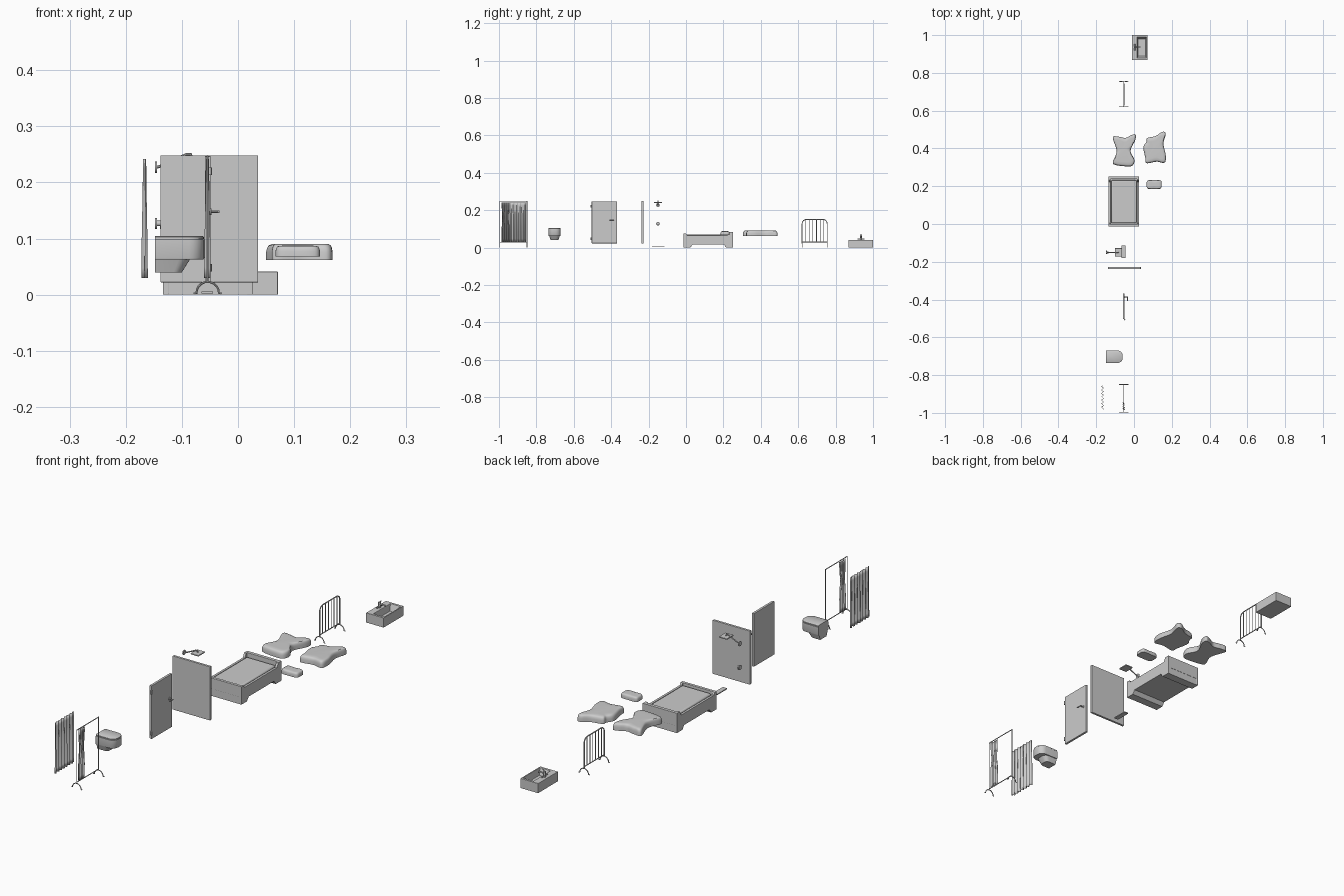
import bpy, bmesh, math
from mathutils import Vector


def finish(name, bm, bevel=0, segs=2, smooth=False):
    bmesh.ops.recalc_face_normals(bm, faces=bm.faces)
    me = bpy.data.meshes.new(name)
    bm.to_mesh(me)
    bm.free()
    ob = bpy.data.objects.new(name, me)
    bpy.context.collection.objects.link(ob)
    if bevel:
        m = ob.modifiers.new("bevel", 'BEVEL')
        m.width, m.segments = bevel, segs
    if smooth:
        bpy.ops.object.select_all(action='DESELECT')
        bpy.context.view_layer.objects.active = ob
        ob.select_set(True)
        bpy.ops.object.shade_smooth_by_angle(angle=math.radians(40))
    return ob


def loft(name, rings, **kw):
    """Skin a list of equal-length point rings and cap both ends."""
    bm = bmesh.new()
    rows = [[bm.verts.new(p) for p in r] for r in rings]
    n = len(rows[0])
    for a, b in zip(rows, rows[1:]):
        for i in range(n):
            bm.faces.new((a[i], a[(i + 1) % n], b[(i + 1) % n], b[i]))
    bm.faces.new(rows[0])
    bm.faces.new(rows[-1])
    return finish(name, bm, **kw)


def box(name, x0, x1, y0, y1, z0, z1, **kw):
    ring = [(x0, y0), (x1, y0), (x1, y1), (x0, y1)]
    return loft(name, [[(x, y, z) for x, y in ring] for z in (z0, z1)], **kw)


def tube(name, pts, r, n=8):
    pts = [Vector(p) for p in pts]
    rings = []
    for i, p in enumerate(pts):
        t = (pts[min(i + 1, len(pts) - 1)] - pts[max(i - 1, 0)]).normalized()
        u = t.cross(Vector((0.31, 0.87, 0.38)) if abs(t.y) < 0.8 else Vector((1, 0, 0))).normalized()
        v = t.cross(u)
        rings.append([p + r * (u * math.cos(a) + v * math.sin(a))
                      for a in [2 * math.pi * k / n for k in range(n)]])
    return loft(name, rings, smooth=True)


def spline(pts, n=6):
    """Closed smooth outline through a few points."""
    out, m = [], len(pts)
    for i in range(m):
        a, b, c, d = [Vector(pts[(i + k) % m]) for k in (-1, 0, 1, 2)]
        for k in range(n):
            t = k / n
            out.append(0.5 * (2 * b + (c - a) * t + (2 * a - 5 * b + 4 * c - d) * t * t
                              + (3 * b - a - 3 * c + d) * t ** 3))
    return out


def soft_pad(name, pts, z0, z1, inset):
    o = spline(pts)
    c = sum(o, Vector((0, 0))) / len(o)
    h = z1 - z0
    rows = [(0, 0.0), (0.5, 0.0), (0.75, 0.3), (0.92, 0.8), (1, 1.6), (1.02, 4)]
    rings = []
    for f, s in rows:
        rings.append([(*(p - (p - c).normalized() * inset * s), z0 + h * f) for p in o])
    loft(name, rings, smooth=True)


def arch_foot(name, x, y):
    arc = [(x - 0.02 * math.cos(a), y, 0.003 + 0.02 * math.sin(a))
           for a in [math.pi * k / 10 for k in range(11)]]
    tube(name, [(x - 0.025, y, 0.002)] + arc + [(x + 0.025, y, 0.002)], 0.002)


def curtain(name, x, yc, width, waves, pinch=0):
    """Pleated sheet, optionally tied in at mid height."""
    bm = bmesh.new()
    n, rows = waves * 8, 12
    grid = []
    for j in range(rows + 1):
        t = j / rows
        w = width * (1 - pinch * math.exp(-((t - 0.62) / 0.16) ** 2))
        amp = 0.0052 * (0.75 + 0.25 * math.cos(3 * t))
        grid.append([bm.verts.new((x + amp * math.sin(2 * math.pi * waves * i / n + 0.4 * t),
                                   yc + w * (i / n - 0.5), 0.03 + 0.212 * t)) for i in range(n + 1)])
    for a, b in zip(grid, grid[1:]):
        for i in range(n):
            bm.faces.new((a[i], a[i + 1], b[i + 1], b[i]))
    ob = finish(name, bm, smooth=True)
    ob.modifiers.new("thickness", 'SOLIDIFY').thickness = 0.001


# privacy screen: loose curtain, frame and gathered curtain
curtain("loose_curtain", -0.166, -0.919, 0.128, 7)
curtain("gathered_curtain", -0.054, -0.965, 0.042, 4, 0.3)
for y in (-0.996, -0.850):
    tube("screen_post", [(-0.054, y, 0.022), (-0.054, y, 0.248)], 0.0018)
    arch_foot("screen_foot", -0.054, y)
for z in (0.028, 0.247):
    tube("screen_rail", [(-0.054, -0.996, z), (-0.054, -0.850, z)], 0.0018)


# wall-hung toilet
def d_ring(x1, hw, z, r):
    pts = [(-0.148, -hw, z), (-0.148, hw, z)]
    for a0, s in ((90, 1), (0, -1)):
        for k in range(7):
            a = math.radians(a0 - 15 * k)
            pts.append((x1 - r + r * math.cos(a), s * (hw - r) + r * math.sin(a), z))
    return [(x, y - 0.703, z) for x, y, z in pts]


loft("toilet_bowl", [d_ring(-0.062, 0.032, 0.063, 0.026), d_ring(-0.060, 0.033, 0.066, 0.027),
                     d_ring(-0.060, 0.033, 0.098, 0.027), d_ring(-0.063, 0.030, 0.098, 0.025),
                     d_ring(-0.063, 0.030, 0.100, 0.025)], smooth=True)
loft("toilet_lid", [d_ring(-0.061, 0.032, 0.099, 0.027), d_ring(-0.061, 0.032, 0.103, 0.027),
                    d_ring(-0.064, 0.029, 0.105, 0.025)], smooth=True)
loft("toilet_base", [d_ring(-0.100, 0.021, 0.04, 0.015), d_ring(-0.085, 0.029, 0.064, 0.02)], smooth=True)

# door with hinges and lever handle
box("door", -0.059, -0.049, -0.504, -0.368, 0.023, 0.247, bevel=0.001)
for z in (0.048, 0.220):
    tube("hinge", [(-0.050, -0.506, z - 0.007), (-0.050, -0.506, z + 0.007)], 0.004)
tube("handle_stem", [(-0.050, -0.386, 0.148), (-0.034, -0.386, 0.148)], 0.0025)
tube("handle_lever", [(-0.034, -0.384, 0.148), (-0.034, -0.408, 0.148)], 0.0022)
tube("handle_rose", [(-0.050, -0.386, 0.148), (-0.047, -0.386, 0.148)], 0.006, 12)

# shower wall panel
box("wall_panel", -0.138, 0.036, -0.238, -0.228, 0.022, 0.248, bevel=0.001)

# shower head, control and floor drain
for z in (0.227, 0.127):
    tube("shower_flange", [(-0.148, -0.150, z), (-0.144, -0.150, z)], 0.010, 16)
tube("shower_arm", [(-0.145, -0.15, 0.227), (-0.132, -0.15, 0.231), (-0.105, -0.15, 0.244),
                    (-0.092, -0.15, 0.250), (-0.084, -0.15, 0.250), (-0.082, -0.15, 0.243)], 0.0027)
box("shower_head", -0.101, -0.064, -0.172, -0.128, 0.239, 0.244, bevel=0.0015)
tube("shower_knob", [(-0.145, -0.15, 0.127), (-0.136, -0.15, 0.127)], 0.005, 12)
tube("shower_lever", [(-0.138, -0.15, 0.128), (-0.137, -0.15, 0.117)], 0.002)
box("floor_drain", -0.065, -0.045, -0.181, -0.115, 0.002, 0.006)

# bed: side panels, end boards, base and mattress
prof = [(-0.014, 0), (-0.014, 0.076), (0.000, 0.076), (0.006, 0.066), (0.222, 0.066), (0.232, 0.084),
        (0.252, 0.084), (0.252, 0), (0.215, 0), (0.203, 0.016), (0.035, 0.016), (0.023, 0)]
for x in (-0.134, 0.016):
    loft("bed_side", [[(xx, y, z) for y, z in prof] for xx in (x, x + 0.010)], bevel=0.001)
low = [(-0.013, 0), (-0.013, 0.045), (0.251, 0.045), (0.251, 0)] + prof[8:]
loft("bed_base", [[(xx, y, z) for y, z in low] for xx in (-0.125, 0.017)])
box("footboard", -0.127, 0.019, -0.014, -0.002, 0.03, 0.076, bevel=0.001)
box("headboard", -0.127, 0.019, 0.238, 0.252, 0.03, 0.084, bevel=0.001)
box("mattress", -0.121, 0.013, 0.004, 0.232, 0.04, 0.070, bevel=0.006, segs=3, smooth=True)

# pillow and two crumpled cushions
soft_pad("pillow", [(0.072, 0.188), (0.107, 0.185), (0.141, 0.188), (0.146, 0.21), (0.141, 0.230),
                    (0.107, 0.232), (0.072, 0.230), (0.067, 0.21)], 0.068, 0.087, 0.004)
soft_pad("left_cushion", [(-0.112, 0.458), (-0.080, 0.462), (-0.045, 0.456), (-0.015, 0.470), (0.008, 0.474),
                          (0.007, 0.445), (-0.018, 0.388), (0.002, 0.340), (-0.010, 0.308), (-0.055, 0.306),
                          (-0.102, 0.314), (-0.112, 0.330), (-0.092, 0.385)], 0.062, 0.090, 0.006)
soft_pad("right_cushion", [(0.070, 0.455), (0.115, 0.466), (0.150, 0.488), (0.168, 0.478), (0.156, 0.425),
                           (0.168, 0.365), (0.162, 0.325), (0.120, 0.330), (0.066, 0.322), (0.060, 0.350),
                           (0.050, 0.405), (0.065, 0.435)], 0.062, 0.090, 0.006)

# safety barrier: hoop, lower rail, bars and feet
ya, yb, r = 0.621, 0.755, 0.022
hoop = [(-0.054, ya, 0.022)]
hoop += [(-0.054, ya + r - r * math.cos(a), 0.128 + r * math.sin(a)) for a in [math.pi / 12 * k for k in range(7)]]
hoop += [(-0.054, yb - r + r * math.sin(a), 0.128 + r * math.cos(a)) for a in [math.pi / 12 * k for k in range(7)]]
tube("barrier_hoop", hoop + [(-0.054, yb, 0.022)], 0.0024)
tube("barrier_rail", [(-0.054, ya, 0.030), (-0.054, yb, 0.030)], 0.002)
for i in range(1, 7):
    y = ya + (yb - ya) * i / 7
    tube("barrier_bar", [(-0.054, y, 0.030), (-0.054, y, 0.149)], 0.0016)
for y in (ya, yb):
    arch_foot("barrier_foot", -0.054, y)


# sink block with recessed basin
def rect(x0, x1, y0, y1, z):
    return [(x0, y0, z), (x1, y0, z), (x1, y1, z), (x0, y1, z)]


loft("sink", [rect(-0.011, 0.071, 0.868, 1.0, 0), rect(-0.011, 0.071, 0.868, 1.0, 0.041),
              rect(0.017, 0.066, 0.878, 0.990, 0.041), rect(0.022, 0.061, 0.888, 0.980, 0.014)],
     bevel=0.001)
# mixer tap
tube("tap_body", [(0.004, 0.936, 0.040), (0.004, 0.936, 0.064)], 0.005, 12)
tube("tap_spout", [(0.004, 0.936, 0.054), (0.020, 0.936, 0.058), (0.030, 0.936, 0.057), (0.032, 0.936, 0.051)], 0.003)
tube("tap_lever", [(0.004, 0.936, 0.064), (0.012, 0.936, 0.071)], 0.002)
tube("tap_crossbar", [(0.004, 0.918, 0.046), (0.004, 0.954, 0.046)], 0.003)
